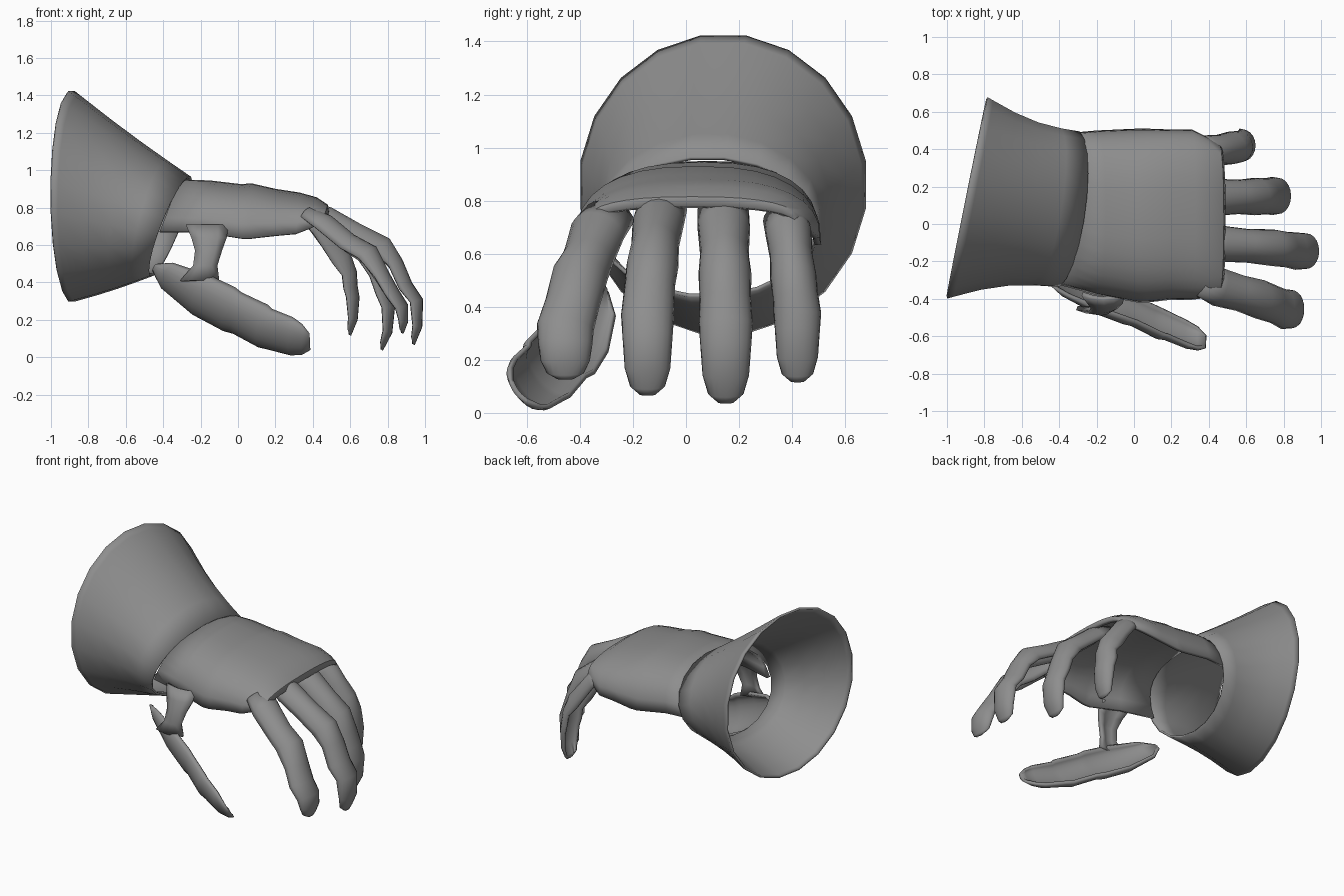
import bpy, bmesh
from math import sin, cos, pi, radians
from mathutils import Vector

cube = bpy.data.objects.get("Cube")
if cube:
    bpy.data.objects.remove(cube)

steel = bpy.data.materials.new("grey_steel")
steel.use_nodes = True
GREY = (0.27, 0.27, 0.27, 1)
steel.diffuse_color = GREY
steel.node_tree.nodes["Principled BSDF"].inputs["Base Color"].default_value = GREY


def loft(name, rings, closed=False, thickness=0.02, out=None):
    """Skin a list of point rings, orient outward, thicken inward."""
    bm = bmesh.new()
    rows = [[bm.verts.new(p) for p in ring] for ring in rings]
    n = len(rows[0])
    for a, b in zip(rows, rows[1:]):
        for i in range(n if closed else n - 1):
            j = (i + 1) % n
            bm.faces.new((a[i], a[j], b[j], b[i]))
    bm.normal_update()
    if closed:
        mid = sum((v.co for v in bm.verts), Vector()) / len(bm.verts)
        flip = sum((f.calc_center_median() - mid).dot(f.normal) for f in bm.faces) < 0
    else:
        total = sum((f.normal * f.calc_area() for f in bm.faces), Vector())
        flip = total.dot(Vector(out)) < 0
    if flip:
        bmesh.ops.reverse_faces(bm, faces=bm.faces[:])
    mesh = bpy.data.meshes.new(name)
    bm.to_mesh(mesh)
    bm.free()
    mesh.materials.append(steel)
    ob = bpy.data.objects.new(name, mesh)
    bpy.context.collection.objects.link(ob)
    mod = ob.modifiers.new("thickness", "SOLIDIFY")
    mod.thickness = thickness
    mod.offset = -1
    bpy.ops.object.select_all(action="DESELECT")
    ob.select_set(True)
    bpy.context.view_layer.objects.active = ob
    bpy.ops.object.shade_smooth_by_angle(angle=radians(40))


def half_shell(name, path, side, segs=10, thickness=0.018):
    """Half-round plate; path rows are (outer point, half width, depth)."""
    pts = [Vector(p[0]) for p in path]
    side = Vector(side)
    rings = []
    for i, (p, (_, w, d)) in enumerate(zip(pts, path)):
        t = (pts[min(i + 1, len(pts) - 1)] - pts[max(i - 1, 0)]).normalized()
        s = (side - t * t.dot(side)).normalized()
        n = t.cross(s)
        rings.append([p - n * d * (1 - sin(a)) + s * w * cos(a)
                      for a in (pi * k / segs for k in range(segs + 1))])
    loft(name, rings, thickness=thickness, out=(pts[-1] - pts[0]).cross(side))


# Flared cuff, both rims slanted
cuff = []
for t in (0, 0.06, 0.3, 0.55, 0.8, 1):
    ring = []
    dip = 0.035 * sin(pi * t)
    for k in range(20):
        a = 2 * pi * (k + 0.5) / 20
        big_y, big_z = 0.14 + 0.545 * cos(a), 0.86 + 0.57 * sin(a)
        big = Vector((-0.89 + 0.2 * (big_y - 0.14), big_y, big_z))
        sy, sz = 0.08 + 0.42 * cos(a), 0.7 + 0.268 * sin(a)
        small = Vector((-0.36 + 0.13 * (sy - 0.08) + 0.38 * (sz - 0.7), sy, sz))
        p = big.lerp(small, t)
        p.y -= dip * cos(a)
        p.z -= dip * sin(a) * (0.3 if sin(a) > 0 else -0.2)
        ring.append(p)
    cuff.append(ring)
loft("cuff", cuff, closed=True, thickness=0.015)

# Back of the hand: arched plate, open underneath
# rows: x at top, x at rim, centre y, half width, top z, rim z
hand = []
for xt, xr, yc, hw, zt, zr in (
        (-0.31, -0.42, 0.08, 0.4, 0.95, 0.67),
        (-0.15, -0.2, 0.06, 0.44, 0.945, 0.67),
        (0.02, 0.02, 0.045, 0.465, 0.925, 0.635),
        (0.07, 0.07, 0.045, 0.465, 0.93, 0.635),
        (0.2, 0.2, 0.05, 0.455, 0.9, 0.65),
        (0.33, 0.31, 0.05, 0.455, 0.88, 0.66),
        (0.42, 0.39, 0.035, 0.43, 0.855, 0.69),
        (0.48, 0.45, 0.025, 0.4, 0.815, 0.72),
        (0.49, 0.46, 0.025, 0.39, 0.78, 0.71)):
    ring = []
    for k in range(17):
        c, s = cos(pi * k / 16), max(sin(pi * k / 16), 0)
        h = s ** 0.8
        ring.append((xr + (xt - xr) * h,
                     yc + hw * abs(c) ** 0.8 * (1 if c > 0 else -1),
                     zr + (zt - zr) * h))
    hand.append(ring)
loft("hand_back", hand, thickness=0.025, out=(0, 0, 1))

# Fingers: base y, tip y, half width, then outer side profile in x and z
fingers = {
    "index_finger": (-0.29, -0.455, 0.108, ((0.4, 0.8), (0.5, 0.755), (0.62, 0.655),
                     (0.74, 0.59), (0.81, 0.45), (0.86, 0.36), (0.91, 0.28), (0.91, 0.19), (0.885, 0.125))),
    "middle_finger": (-0.09, -0.145, 0.1, ((0.39, 0.835), (0.5, 0.8), (0.65, 0.715),
                      (0.81, 0.635), (0.88, 0.52), (0.93, 0.4), (0.99, 0.31), (0.985, 0.16), (0.945, 0.065))),
    "ring_finger": (0.14, 0.15, 0.102, ((0.39, 0.83), (0.5, 0.775), (0.62, 0.675),
                    (0.73, 0.59), (0.78, 0.46), (0.81, 0.36), (0.84, 0.27), (0.825, 0.13), (0.775, 0.035))),
    "little_finger": (0.375, 0.42, 0.09, ((0.37, 0.79), (0.46, 0.745), (0.53, 0.65),
                      (0.6, 0.56), (0.635, 0.46), (0.64, 0.38), (0.65, 0.32), (0.64, 0.2), (0.605, 0.115))),
}
WIDTHS = (0.95, 0.97, 0.9, 0.98, 0.95, 1.0, 0.95, 0.86, 0.66, 0.3)
DEPTHS = (0.07, 0.1, 0.1, 0.11, 0.08, 0.075, 0.07, 0.05, 0.03, 0.01)
for name, (y0, y1, half, line) in fingers.items():
    # extra station rounds off the fingertip
    near_tip = Vector(line[-2]).lerp(Vector(line[-1]), 0.75)
    path = []
    for i, (x, z) in enumerate(line[:-1] + (near_tip, line[-1])):
        f = min(i / 5, 1) ** 0.8
        path.append(((x, y0 + (y1 - y0) * f, z), half * WIDTHS[i], DEPTHS[i]))
    half_shell(name, path, side=(0, 1, 0), thickness=0.015)

# Thumb: tapered half-round plate, hollow towards the palm
axis = ((-0.45, -0.31, 0.48), (-0.38, -0.32, 0.44), (-0.2, -0.375, 0.34),
        (-0.04, -0.43, 0.26), (0.0, -0.45, 0.24), (0.14, -0.515, 0.17),
        (0.18, -0.53, 0.15), (0.3, -0.585, 0.11), (0.36, -0.61, 0.09), (0.395, -0.63, 0.08))
thumb_w = (0.03, 0.095, 0.14, 0.145, 0.133, 0.138, 0.128, 0.12, 0.1, 0.055)
thumb_d = (0.01, 0.05, 0.085, 0.09, 0.08, 0.085, 0.075, 0.065, 0.045, 0.02)
outward = Vector((-0.5, -0.74, -0.45)).normalized()
half_shell("thumb", [(Vector(p) + outward * d, w, d)
                     for p, w, d in zip(axis, thumb_w, thumb_d)],
           side=(0.2, -0.6, 0.77), thickness=0.02)

# Strap joining the thumb to the side of the hand
strap = []
for x0, x1, y, z in ((-0.28, -0.05, -0.385, 0.71), (-0.25, -0.06, -0.425, 0.64),
                     (-0.23, -0.085, -0.45, 0.57), (-0.24, -0.11, -0.465, 0.49),
                     (-0.31, -0.1, -0.46, 0.41)):
    strap.append([(x0 + (x1 - x0) * k / 4, y - 0.025 * sin(pi * k / 4), z) for k in range(5)])
loft("thumb_strap", strap, thickness=0.025, out=(0, -1, 0))
